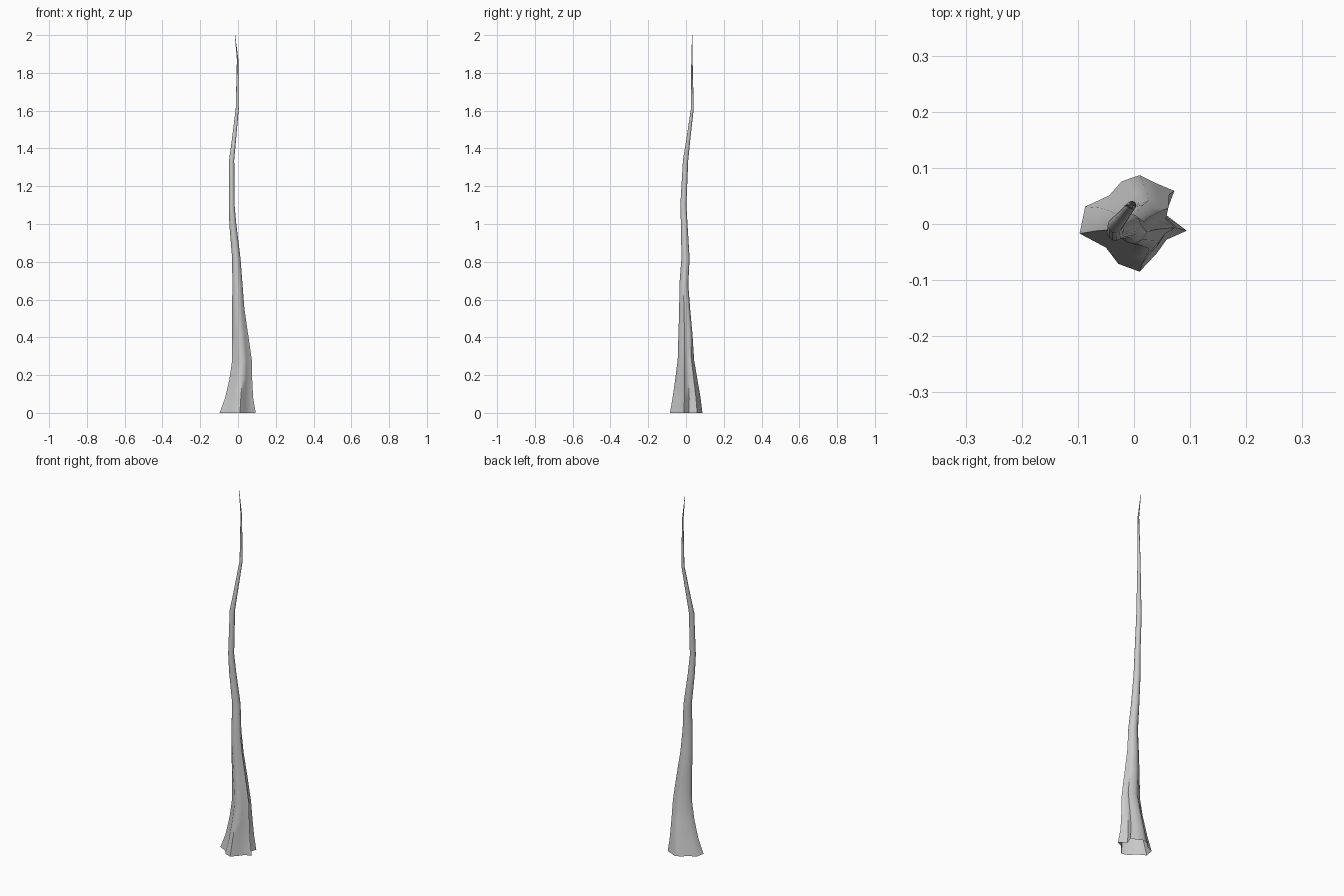
import bpy, bmesh, math

# Flared root outline at the ground (counter-clockwise)
BASE = [(0.094, -0.011), (0.056, 0.018), (0.072, 0.06), (0.043, 0.072), (0.01, 0.088),
        (-0.022, 0.077), (-0.044, 0.052), (-0.087, 0.032), (-0.097, -0.016),
        (-0.05, -0.041), (-0.028, -0.07), (0.01, -0.084), (0.04, -0.052), (0.058, -0.027)]

# Trunk sections: z, x min, x max, y min, y max, how much of the root outline remains
RINGS = [(0.0, -0.097, 0.094, -0.085, 0.087, 1.0),
         (0.08, -0.068, 0.08, -0.071, 0.077, 0.95),
         (0.18, -0.045, 0.075, -0.057, 0.06, 0.85),
         (0.28, -0.031, 0.073, -0.044, 0.043, 0.75),
         (0.42, -0.031, 0.053, -0.04, 0.034, 0.55),
         (0.55, -0.031, 0.034, -0.036, 0.022, 0.4),
         (0.68, -0.03, 0.024, -0.035, 0.012, 0.3),
         (0.82, -0.031, 0.013, -0.024, 0.019, 0.2),
         (1.0, -0.046, -0.009, -0.027, 0.008, 0.15),
         (1.1, -0.048, -0.018, -0.03, 0.002, 0.1),
         (1.34, -0.047, -0.02, -0.016, 0.012, 0.1),
         (1.45, -0.032, -0.01, 0.002, 0.023, 0.0),
         (1.61, -0.012, 0.004, 0.026, 0.041, 0.0),
         (1.87, -0.006, 0.002, 0.028, 0.035, 0.0),
         (2.0, -0.017, -0.015, 0.032, 0.034, 0.0)]


def section(z, x0, x1, y0, y1, root):
    """Blend the root outline towards a circle and fit it to the section's box."""
    pts = []
    for x, y in BASE:
        a = math.atan2(y, x)
        pts.append((root * x / 0.09 + (1 - root) * math.cos(a),
                    root * y / 0.09 + (1 - root) * math.sin(a)))
    xs, ys = [p[0] for p in pts], [p[1] for p in pts]
    fit = lambda v, vs, lo, hi: lo + (v - min(vs)) / (max(vs) - min(vs)) * (hi - lo)
    return [(fit(x, xs, x0, x1), fit(y, ys, y0, y1), z) for x, y in pts]


# Trunk: open-bottomed loft through all sections
bm = bmesh.new()
loops = [[bm.verts.new(p) for p in section(*r)] for r in RINGS]
n = len(BASE)
for low, high in zip(loops, loops[1:]):
    for i in range(n):
        j = (i + 1) % n
        bm.faces.new((low[i], low[j], high[j], high[i]))
bm.faces.new(loops[-1])
mesh = bpy.data.meshes.new("trunk")
bm.to_mesh(mesh)
bm.free()
trunk = bpy.data.objects.new("trunk", mesh)
bpy.context.collection.objects.link(trunk)
bpy.context.view_layer.objects.active = trunk
trunk.select_set(True)
bpy.ops.object.shade_smooth_by_angle(angle=math.radians(60))
